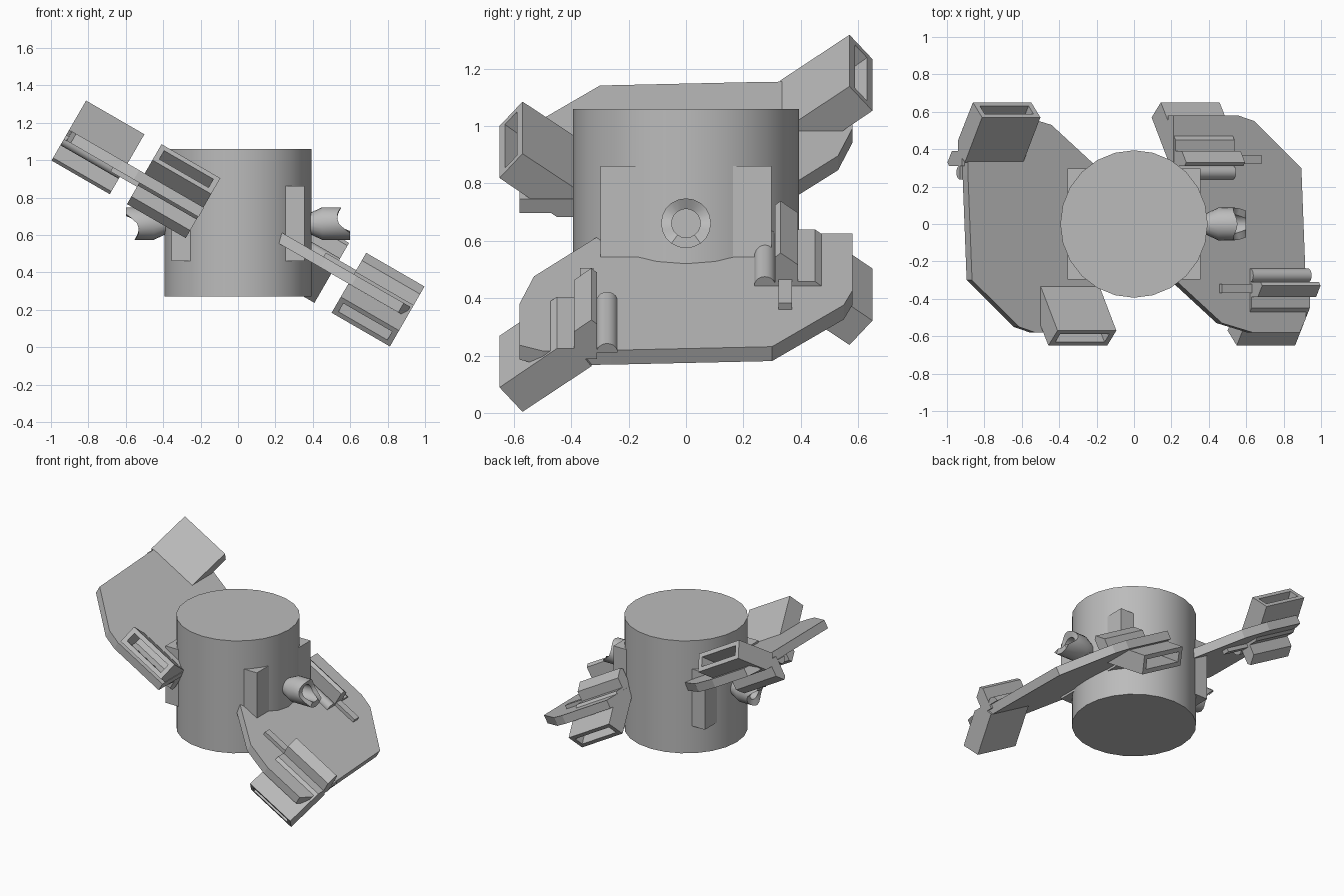
import bpy, bmesh, math
from mathutils import Matrix, Vector

if "Cube" in bpy.data.objects:
    bpy.data.objects.remove(bpy.data.objects["Cube"])

grey = bpy.data.materials.new("plain_grey")
grey.use_nodes = True
grey.diffuse_color = (0.5, 0.5, 0.5, 1)
grey.node_tree.nodes["Principled BSDF"].inputs["Base Color"].default_value = (0.5, 0.5, 0.5, 1)

MID = Matrix.Translation((0, 0, 0.661))
TILT = Matrix.Rotation(math.radians(30), 4, 'Y')
FLIP = Matrix.Diagonal((-1, -1, -1, 1))


def finish(name, bm, matrix, smooth=False):
    bmesh.ops.transform(bm, matrix=matrix, verts=bm.verts)
    bmesh.ops.recalc_face_normals(bm, faces=bm.faces)
    mesh = bpy.data.meshes.new(name)
    bm.to_mesh(mesh)
    bm.free()
    mesh.materials.append(grey)
    obj = bpy.data.objects.new(name, mesh)
    bpy.context.collection.objects.link(obj)
    if smooth:
        bpy.ops.object.select_all(action='DESELECT')
        obj.select_set(True)
        bpy.context.view_layer.objects.active = obj
        bpy.ops.object.shade_smooth_by_angle(angle=math.radians(32))
    return obj


def prism(points, offset):
    """Extrude a closed 3D outline along an offset."""
    bm = bmesh.new()
    face = bm.faces.new([bm.verts.new(p) for p in points])
    new = bmesh.ops.extrude_face_region(bm, geom=[face])["geom"]
    bmesh.ops.translate(bm, vec=offset, verts=[v for v in new if isinstance(v, bmesh.types.BMVert)])
    bmesh.ops.recalc_face_normals(bm, faces=bm.faces)
    return bm


def rail_prism(profile, start, end, side):
    """Extrude a (distance, height) profile along the wing's slope."""
    return prism([(start, side * s, w) for s, w in profile], (end - start, 0, 0))


def box_profile(s0, s1, w0, w1):
    return [(s0, w0), (s1, w0), (s1, w1), (s0, w1)]


# Central drum and the square frame poking through it
bm = bmesh.new()
bmesh.ops.create_cone(bm, cap_ends=True, segments=24, radius1=0.394, radius2=0.394, depth=0.79)
finish("drum", bm, Matrix.Translation((0, 0, 0.665)), True)
bm = bmesh.new()
bmesh.ops.create_cube(bm, size=1)
finish("drum_frame", bm, MID @ Matrix.Diagonal((0.71, 0.595, 0.4, 1)))

WING = [(0.2, -0.29), (0.5, -0.53), (0.69, -0.58), (0.98, -0.58), (1.02, -0.5),
        (1.015, -0.26), (0.99, 0.3), (0.7, 0.55), (0.6, 0.58), (0.2, 0.58)]
NOSE = [(0.57, -0.163), (0.65, -0.065), (0.45, 0.092), (0.38, 0.092), (0.33, 0.02)]
HOUSING = [(0.31, 0.05), (0.31, 0.19), (0.33, 0.207), (0.39, 0.16), (0.39, 0.05)]
ROUND = [(0.275 + 0.037 * math.cos(a * math.pi / 10), 0.075 + 0.037 * math.sin(a * math.pi / 10))
         for a in range(11)]
# Each pod: side of the wing, start and end along the slope, rail start and end
PODS = {"inner": (1, 0.203, 0.566, 0.5, 0.73), "outer": (-1, 0.672, 1.032, 0.485, 0.75)}


def add_pod(name, place, side, start, end, rail_start, rail_end):
    # Tilted nose with a recessed slot in its tip
    bm = rail_prism(NOSE, start, end, side)
    tip_dir = Vector((0, side * 0.77, -0.63))
    tip = max(bm.faces, key=lambda f: f.normal.dot(tip_dir))
    bmesh.ops.inset_region(bm, faces=[tip], thickness=0.042)
    bmesh.ops.inset_region(bm, faces=[tip], thickness=0.0005, depth=-0.2)
    finish(name + "_nose", bm, place)
    # Housing, rounded strip and rail on the wing
    finish(name + "_housing", rail_prism(HOUSING, start, end, side), place)
    finish(name + "_round_strip", rail_prism(ROUND, start, end, side), place, True)
    finish(name + "_rail", rail_prism(box_profile(0.322, 0.37, 0.06, 0.1), rail_start, rail_end, side), place)


def add_nozzle(name, place):
    # Flared tube with a scooped mouth
    bm = bmesh.new()
    rings, count = [], 20
    for x, r in [(0.36, 0.045), (0.45, 0.087), (0.6, 0.087), (0.6, 0.05), (0.45, 0.05)]:
        ring = []
        for i in range(count):
            a = 2 * math.pi * i / count
            z = r * math.sin(a)
            scoop = math.sqrt(max(0, 0.07 ** 2 - (z - 0.035) ** 2)) if x == 0.6 else 0
            ring.append(bm.verts.new((x - scoop, r * math.cos(a), z)))
        rings.append(ring)
    for a, b in zip(rings, rings[1:]):
        for i in range(count):
            j = (i + 1) % count
            bm.faces.new((a[i], a[j], b[j], b[i]))
    bm.faces.new(rings[0])
    bm.faces.new(rings[-1])
    finish(name, bm, place, True)


# The second wing is the first one turned through the centre point
for label, turn in (("left", Matrix.Identity(4)), ("right", FLIP)):
    place = MID @ turn @ TILT
    plate = prism([(u, y, 0.017) for u, y in WING], (0, 0, 0.058))
    finish(label + "_wing", plate, place)
    for pod, spec in PODS.items():
        add_pod(label + "_" + pod, place, *spec)
    add_nozzle(label + "_nozzle", MID @ turn)
